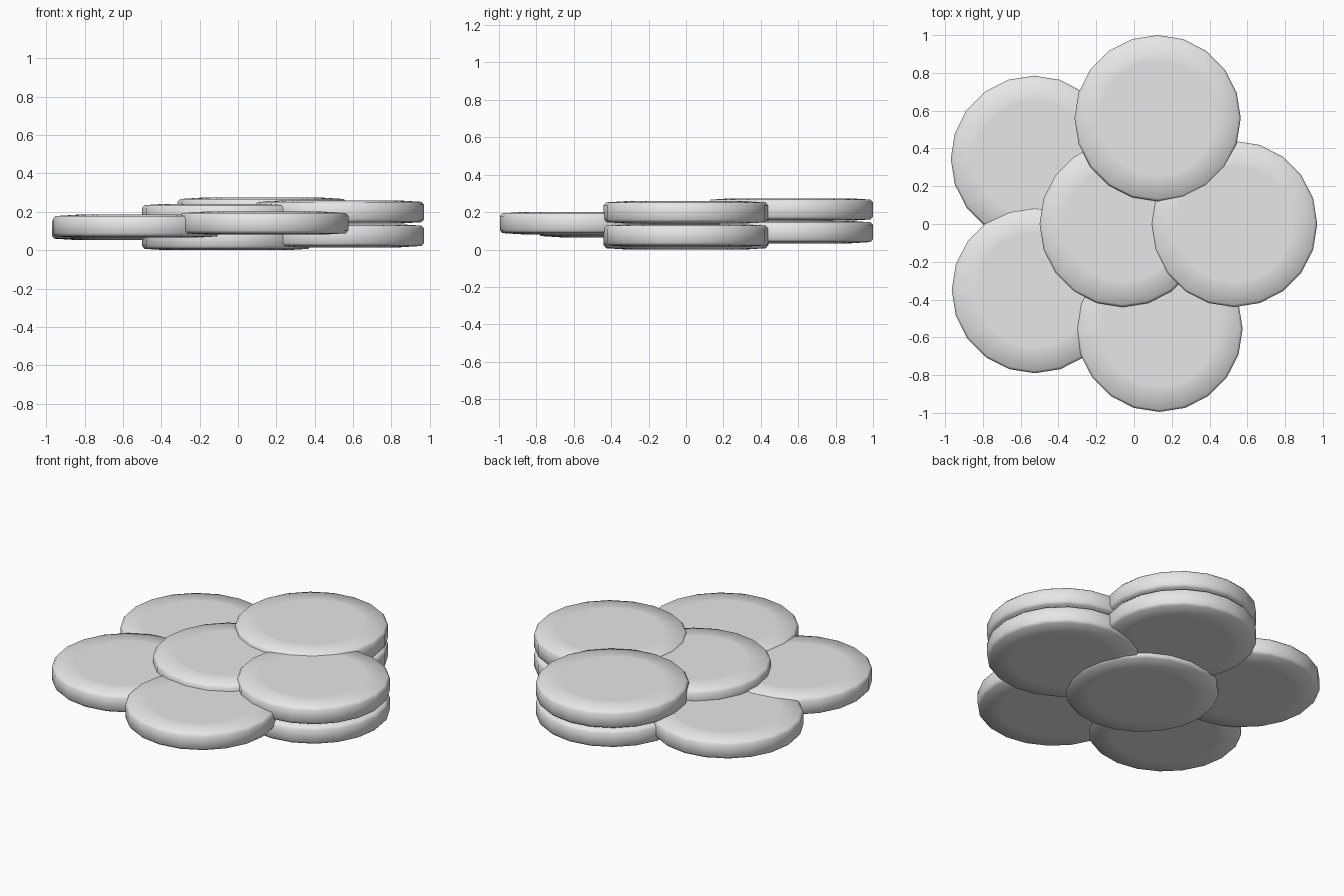
import bpy
import bmesh
from math import cos, sin, tau

cube = bpy.data.objects.get("Cube")
if cube:
    bpy.data.objects.remove(cube, do_unlink=True)

SIDES = 20

# One plain grey for every disc
grey = bpy.data.materials.new("light_grey")
grey.use_nodes = True
grey.diffuse_color = (0.8, 0.8, 0.8, 1)
grey.node_tree.nodes["Principled BSDF"].inputs["Base Color"].default_value = grey.diffuse_color


def disc_mesh():
    """Round disc: flat centre, gently sloping ring, rounded rim, same on both faces."""
    upper = [(0.315, 0.06), (0.427, 0.053), (0.44, 0.038)]
    profile = upper + [(r, -z) for r, z in reversed(upper)]
    bm = bmesh.new()
    rings = [[bm.verts.new((r * cos(tau * i / SIDES), r * sin(tau * i / SIDES), z))
              for i in range(SIDES)] for r, z in profile]
    for top, low in zip(rings, rings[1:]):
        for i in range(SIDES):
            j = (i + 1) % SIDES
            bm.faces.new((top[i], low[i], low[j], top[j])).smooth = True
    # Flat centres with a crisp border
    for ring in (rings[0], list(reversed(rings[-1]))):
        cap = bm.faces.new(ring)
        for edge in cap.edges:
            edge.smooth = False
    bm.normal_update()
    mesh = bpy.data.meshes.new("disc")
    bm.to_mesh(mesh)
    bm.free()
    mesh.materials.append(grey)
    return mesh


# Disc centres, lowest first within each stack
discs = {
    "centre_lower_disc": (-0.06, 0, 0.06),
    "centre_upper_disc": (-0.06, 0, 0.182),
    "left_lower_disc": (0.53, 0, 0.075),
    "left_upper_disc": (0.53, 0, 0.199),
    "back_lower_disc": (0.125, 0.56, 0.093),
    "back_upper_disc": (0.125, 0.56, 0.214),
    "back_right_disc": (-0.53, 0.345, 0.113),
    "front_right_disc": (-0.525, -0.35, 0.125),
    "front_disc": (0.135, -0.555, 0.141),
}

mesh = disc_mesh()
for name, place in discs.items():
    obj = bpy.data.objects.new(name, mesh)
    obj.location = place
    bpy.context.collection.objects.link(obj)
